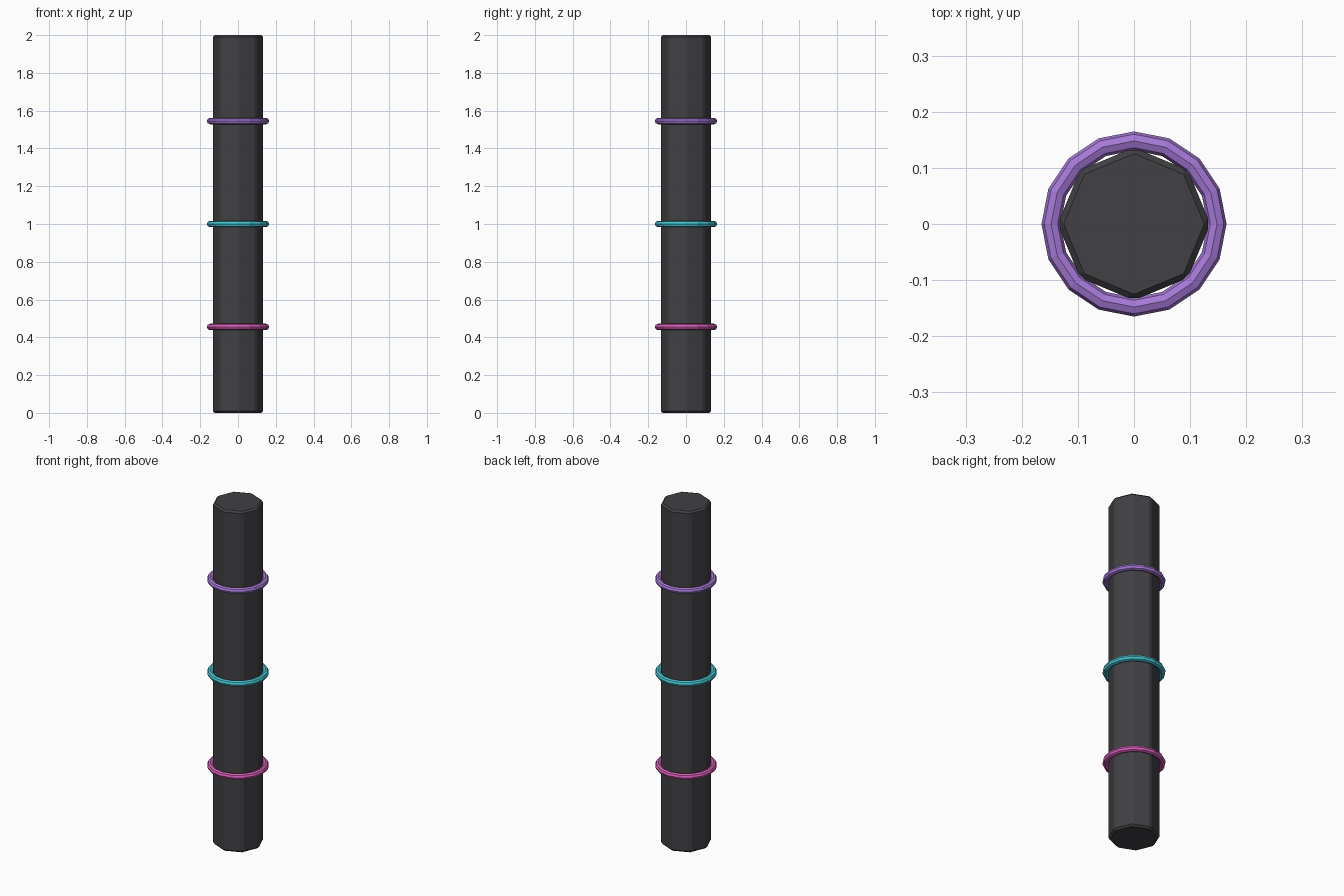
import bpy

cube = bpy.data.objects.get("Cube")
if cube:
    bpy.data.objects.remove(cube, do_unlink=True)


def make_material(name, rgb):
    mat = bpy.data.materials.new(name)
    mat.use_nodes = True
    color = (*rgb, 1.0)
    mat.diffuse_color = color
    mat.node_tree.nodes["Principled BSDF"].inputs["Base Color"].default_value = color
    return mat


def finish(name, mat):
    obj = bpy.context.object
    obj.name = name
    obj.data.materials.append(mat)
    bpy.ops.object.shade_flat()
    return obj


# Octagonal shaft with chamfered edges, corners on the axes
bpy.ops.mesh.primitive_cylinder_add(vertices=8, radius=0.136, depth=2, location=(0, 0, 1))
shaft = finish("shaft", make_material("charcoal", (0.052, 0.052, 0.058)))
bevel = shaft.modifiers.new("edge_chamfer", 'BEVEL')
bevel.width = 0.01
bevel.segments = 1
bevel.limit_method = 'ANGLE'

# Three coloured rings around the shaft
rings = [
    ("lower_ring", 0.455, "pink", (0.68, 0.115, 0.48)),
    ("middle_ring", 1.0, "turquoise", (0.06, 0.56, 0.64)),
    ("upper_ring", 1.545, "purple", (0.38, 0.19, 0.68)),
]
for name, height, color_name, rgb in rings:
    bpy.ops.mesh.primitive_torus_add(
        major_segments=16, minor_segments=8,
        major_radius=0.148, minor_radius=0.017, location=(0, 0, height))
    finish(name, make_material(color_name, rgb))
